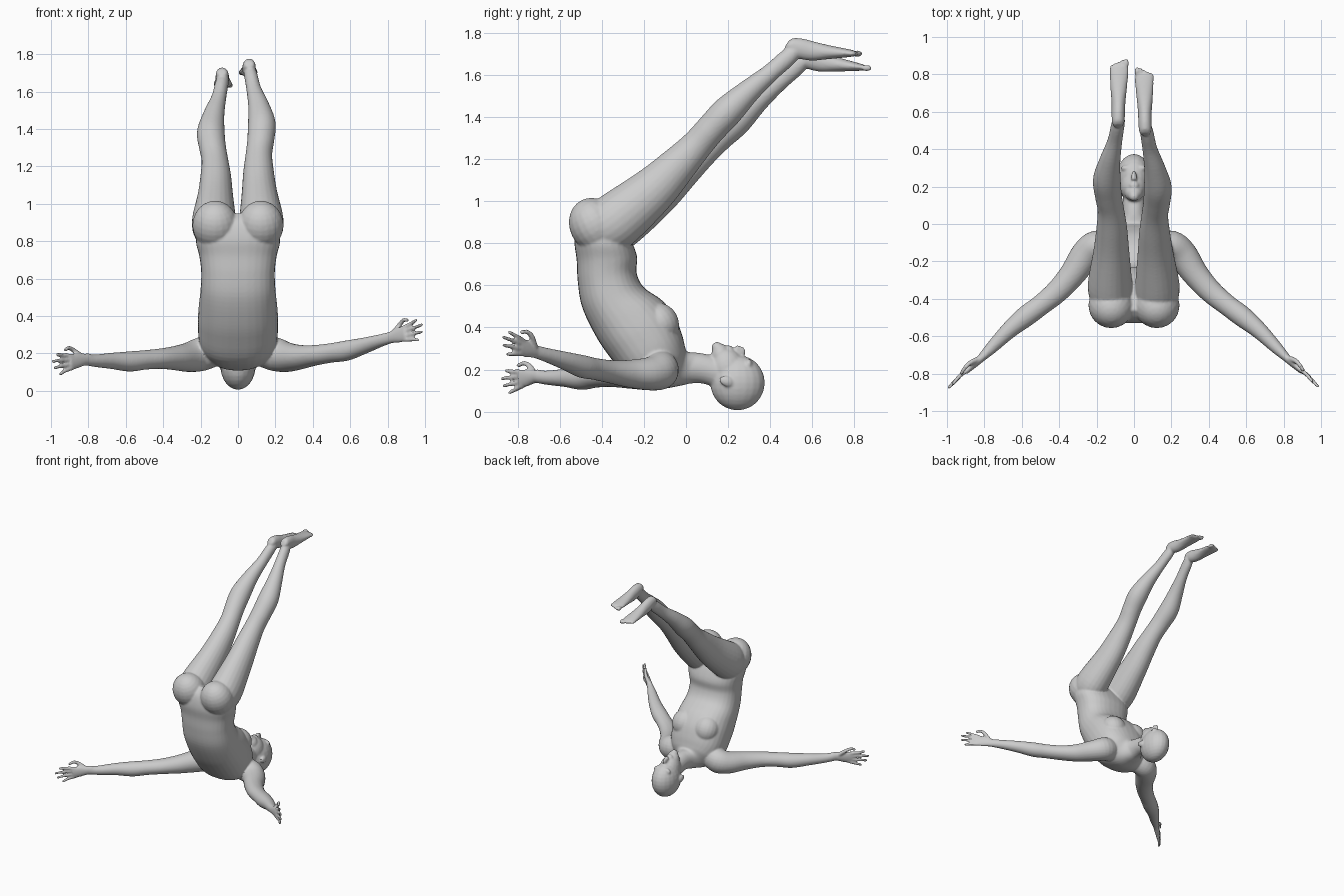
import bpy, bmesh, math
from mathutils import Vector, Matrix

bm = bmesh.new()
X = Vector((1, 0, 0))


def spline(rows, steps=5):
    """Catmull-Rom through rows of numbers."""
    out, n = [], len(rows)
    for i in range(n - 1):
        p = [rows[max(0, min(n - 1, i + k))] for k in (-1, 0, 1, 2)]
        for s in range(steps):
            t = s / steps
            out.append([0.5 * (2 * b + (c - a) * t + (2 * a - 5 * b + 4 * c - d) * t * t
                               + (3 * b - a - 3 * c + d) * t ** 3) for a, b, c, d in zip(*p)])
    return out + [list(rows[-1])]


def skin(rings, power=2.0, n=24):
    """Closed tube from (centre, half axis u, half axis v) rings."""
    loops = []
    for c, u, v in rings:
        loop = []
        for k in range(n):
            a = 2 * math.pi * k / n
            f = lambda w: math.copysign(abs(w) ** (2 / power), w)
            loop.append(bm.verts.new(c + u * f(math.cos(a)) + v * f(math.sin(a))))
        loops.append(loop)
    for A, B in zip(loops, loops[1:]):
        for k in range(n):
            bm.faces.new((A[k], A[(k + 1) % n], B[(k + 1) % n], B[k]))
    bm.faces.new(loops[0][::-1])
    bm.faces.new(loops[-1])


def limb(rows, side=X, steps=5, n=24):
    """Tube along x, y, z with half width a (towards side) and half depth b."""
    pts = spline(rows, steps)
    rings = []
    for i, p in enumerate(pts):
        t = Vector(pts[min(i + 1, len(pts) - 1)][:3]) - Vector(pts[max(i - 1, 0)][:3])
        t.normalize()
        u = (side - t * side.dot(t)).normalized()
        rings.append((Vector(p[:3]), u * p[3], t.cross(u) * p[4]))
    skin(rings, n=n)


def ball(c, r, tilt=0.0):
    m = Matrix.Translation(c) @ Matrix.Rotation(tilt, 4, 'X') @ Matrix.Diagonal((*r, 1))
    bmesh.ops.create_uvsphere(bm, u_segments=20, v_segments=14, radius=1, matrix=m)


def finger(points, r):
    limb([(*p, r * (1 - 0.12 * i), r * (1 - 0.12 * i)) for i, p in enumerate(points)],
         Vector((0.3, 0.4, 0.86)), 3, 10)
    ball(points[-1], (r * .75,) * 3)


# Torso: front y, z / back y, z / half width
torso = [(.04, .28, .02, .135, .062), (.005, .285, -.04, .12, .09), (-.005, .31, -.14, .11, .16),
         (-.02, .37, -.27, .155, .205), (-.055, .455, -.37, .27, .215),
         (-.115, .53, -.435, .37, .21), (-.2, .59, -.495, .50, .2),
         (-.235, .66, -.515, .62, .197), (-.232, .73, -.52, .72, .208),
         (-.25, .79, -.53, .81, .225), (-.28, .85, -.51, .90, .21), (-.32, .90, -.46, .95, .14)]
rings = []
for fy, fz, by, bz, a in spline(torso):
    f, b = Vector((0, fy, fz)), Vector((0, by, bz))
    rings.append(((f + b) / 2, X * a, (f - b) / 2))
skin(rings, 2.35, 32)

# Neck and head
limb([(0, -.06, .2, .085, .08), (0, .03, .208, .066, .074), (0, .1, .2, .06, .07),
      (0, .19, .17, .06, .07)])
ball((0, .245, .137), (.095, .13, .131))
ball((0, .2, .2), (.074, .085, .105), 0.25)
ball((0, .165, .265), (.05, .045, .058))
ball((0, .148, .305), (.028, .026, .027))
ball((0, .205, .293), (.028, .022, .022))
ball((0, .256, .284), (.014, .028, .028), -0.7)
ball((0, .244, .3), (.018, .013, .016))
for s in (-1, 1):
    ball((s * .093, .19, .145), (.012, .034, .024), -0.4)
    ball((s * .036, .298, .225), (.035, .018, .026))

for s in (-1, 1):
    # Buttock and chest muscle
    ball((s * .122, -.435, .885), (.122, .118, .135), 0.5)
    ball((s * .095, -.125, .42), (.095, .09, .1), 0.5)
    # Leg, the two differing slightly in lift
    o = 0 if s > 0 else 1
    leg = [(.12, -.40, .86, .112, .125), (.125, -.33, .91, .119, .135), (.115, -.16, 1.05, .096, .112),
           (.11, -.04, 1.17, .082, .09), (.112, .05, 1.265, .071, .075), (.122, .12, 1.345, .072, .072),
           (.127, .20, 1.43, .074, .073), (.11, .30, 1.525, .056, .056),
           (.085, .40, 1.61, .04, .043), (.07, .48, 1.68, .036, .042), (.062, .52, 1.715, .033, .034)]
    rows = []
    for i, (x, y, z, a, b) in enumerate(leg):
        t = o * min(1, i / 6)
        rows.append((s * (x + .018 * t), y + .04 * t, z - .045 * t, a, b))
    limb(rows)
    # Foot and toes
    foot = [(.06, .48, 1.75, .02, .02), (.06, .495, 1.742, .032, .036), (.059, .54, 1.728, .036, .048),
            (.058, .6, 1.715, .037, .046), (.057, .68, 1.709, .044, .033),
            (.055, .76, 1.705, .05, .021), (.053, .8, 1.703, .046, .014)]
    place = lambda x, y, z: (s * (x + .025 * o), y + .045 * o, z - o * (.045 + .07 * (y - .48)))
    limb([(*place(x, y, z), a, b) for x, y, z, a, b in foot])
    for k in range(5):
        r = .015 if k == 0 else .0105
        ball(place(.017 + .0195 * k, .818 - .009 * k - .004 * (k == 0), 1.702), (r, .026, r))

# Arms: x, y, z, half height, half thickness
arm = [(.13, -.13, .215, .085, .08), (.2, -.12, .195, .09, .085), (.26, -.17, .18, .08, .082),
       (.33, -.27, .18, .066, .07), (.41, -.36, .19, .055, .062), (.5, -.435, .203, .052, .056),
       (.58, -.495, .215, .054, .056), (.67, -.57, .24, .044, .045),
       (.76, -.66, .268, .034, .033), (.815, -.715, .285, .031, .022)]
lift = [0, 0, 0, -.005, -.018, -.038, -.058, -.08, -.107, -.117]
Z = Vector((0, 0, 1))
D = Vector((.75, -.66, 0))
for s, tilt in ((1, .22), (-1, -.12)):
    rows = [(s * x, y, z + (l if s < 0 else 0), a, b) for (x, y, z, a, b), l in zip(arm, lift)]
    limb(rows, Z)
    # Hand frame: along the arm, up, and towards the palm
    w = Vector(rows[-1][:3])
    d = Vector((s * D.x, D.y, tilt)).normalized()
    q = Vector((s * .66, .75, 0))
    up = (Z - d * Z.dot(d)).normalized()
    at = lambda l, h, p=0: w + d * l + up * h + q * p
    # Palm
    limb([(*at(l, h), a, b) for l, h, a, b in ((-.03, 0, .03, .022), (.02, 0, .034, .021),
                                             (.07, 0, .042, .018), (.115, -.002, .042, .014))], Z)
    # Fingers and thumb
    for k, (reach, fan) in enumerate(((.2, .05), (.235, .018), (.225, -.018), (.19, -.055))):
        h = .031 - .0215 * k
        finger([at(.095, h), at(.15, (h + fan) / 2, .004), at(reach, fan, -.004)], .0125)
    finger([at(.02, .02, .008), at(.06, .055, .02), at(.095, .074, .018), at(.125, .068, .01)], .0155)

# One continuous smooth skin
bmesh.ops.recalc_face_normals(bm, faces=bm.faces)
mesh = bpy.data.meshes.new("human_figure")
bm.to_mesh(mesh)
bm.free()
fig = bpy.data.objects.new("human_figure", mesh)
bpy.context.collection.objects.link(fig)
rem = fig.modifiers.new("skin", 'REMESH')
rem.mode = 'VOXEL'
rem.voxel_size = .0065
rem.use_smooth_shade = True
sm = fig.modifiers.new("soften", 'SMOOTH')
sm.factor = .5
sm.iterations = 6
